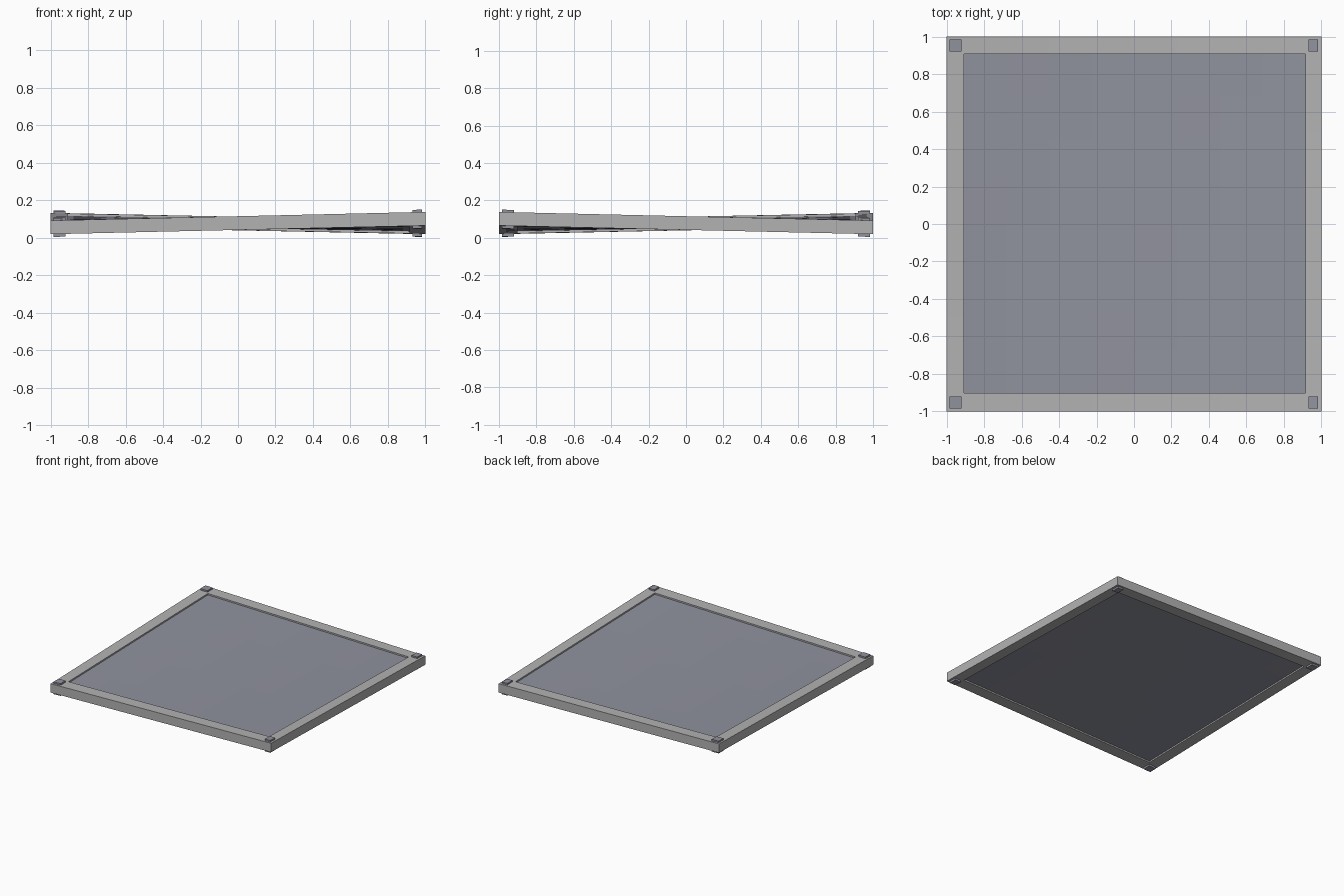
import bpy, bmesh

if "Cube" in bpy.data.objects:
    bpy.data.objects.remove(bpy.data.objects["Cube"])

# Top height of each corner: the whole panel is slightly twisted
TOPS = {(-1, -1): 0.092, (1, -1): 0.138, (1, 1): 0.092, (-1, 1): 0.133}
THICK = 0.073


def top_z(x, y):
    return sum(z * (1 + sx * x) * (1 + sy * y) / 4 for (sx, sy), z in TOPS.items())


def material(name, rgb):
    m = bpy.data.materials.new(name)
    m.diffuse_color = (*rgb, 1)
    m.use_nodes = True
    m.node_tree.nodes["Principled BSDF"].inputs["Base Color"].default_value = m.diffuse_color
    return m


grey = material("light grey", (0.45, 0.45, 0.45))
slate = material("blue grey", (0.28, 0.29, 0.345))


def twisted_box(name, x0, x1, y0, y1, top, bottom, mat, nx=1, ny=1):
    """Box following the twist; top and bottom are offsets from the frame top."""
    bm = bmesh.new()
    n = max(nx, ny)
    bmesh.ops.create_cube(bm, size=1)
    for axis, cuts in ((0, nx), (1, ny)):
        for i in range(1, cuts):
            normal = [0, 0, 0]
            normal[axis] = 1
            co = [0, 0, 0]
            co[axis] = i / cuts - 0.5
            bmesh.ops.bisect_plane(bm, geom=bm.verts[:] + bm.edges[:] + bm.faces[:],
                                   plane_co=co, plane_no=normal)
    for v in bm.verts:
        x = x0 + (v.co.x + 0.5) * (x1 - x0)
        y = y0 + (v.co.y + 0.5) * (y1 - y0)
        v.co = (x, y, top_z(x, y) + (top if v.co.z > 0 else bottom))
    me = bpy.data.meshes.new(name)
    bm.to_mesh(me)
    bm.free()
    me.materials.append(mat)
    ob = bpy.data.objects.new(name, me)
    bpy.context.collection.objects.link(ob)
    return ob


# Frame rails
I = 0.908
twisted_box("left_rail", -1, -I, -1, 1, 0, -THICK, grey, 1, 8)
twisted_box("right_rail", I + 0.006, 1, -1, 1, 0, -THICK, grey, 1, 8)
twisted_box("front_rail", -I, I + 0.006, -1, -0.902, 0, -THICK, grey, 8, 1)
twisted_box("back_rail", -I, I + 0.006, 0.906, 1, 0, -THICK, grey, 8, 1)

# Recessed infill sheet
twisted_box("infill_panel", -I, I + 0.006, -0.902, 0.906, -0.012, -THICK + 0.012, slate, 8, 8)

# Corner studs poking out above and below the rails
for sx, side in ((-1, "left"), (1, "right")):
    for sy, end in ((-1, "front"), (1, "back")):
        cx, w = (-0.953, 0.032) if sx < 0 else (0.957, 0.025)
        cy = sy * 0.952
        twisted_box(f"{end}_{side}_stud", cx - w, cx + w, cy - 0.032, cy + 0.032,
                    0.013, -THICK - 0.015, slate)
